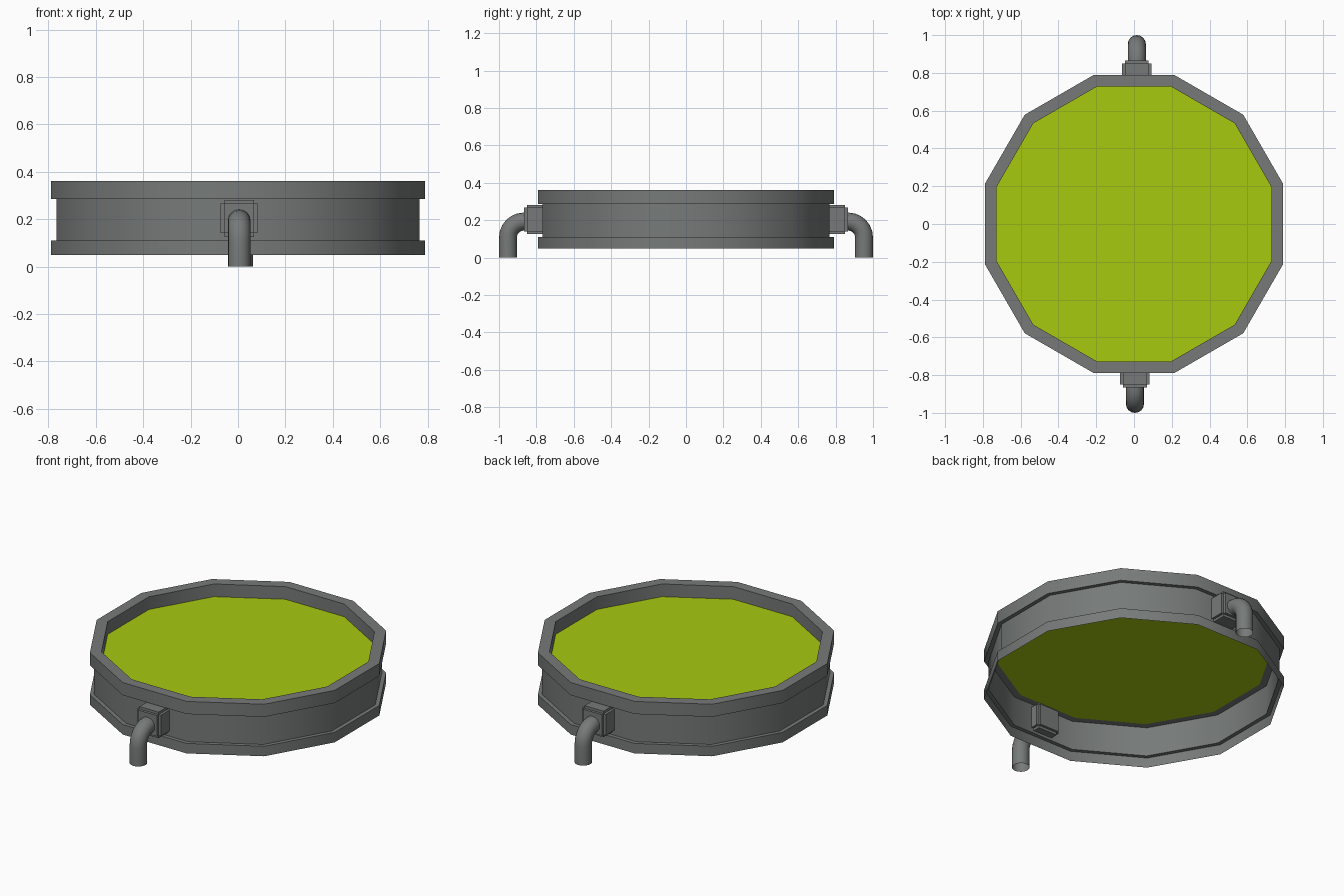
import bpy
import math
from mathutils import Vector, Matrix

cube = bpy.data.objects.get("Cube")
if cube:
    bpy.data.objects.remove(cube, do_unlink=True)


def material(name, rgb, rough=0.7):
    mat = bpy.data.materials.new(name)
    mat.use_nodes = True
    color = (*rgb, 1.0)
    mat.diffuse_color = color
    bsdf = mat.node_tree.nodes["Principled BSDF"]
    bsdf.inputs["Base Color"].default_value = color
    bsdf.inputs["Roughness"].default_value = rough
    return mat


GREY = material("grey metal", (0.18, 0.195, 0.19))
GREEN = material("green liquid", (0.38, 0.585, 0.005))


def add_mesh(name, verts, faces, mat, smooth=True):
    mesh = bpy.data.meshes.new(name)
    mesh.from_pydata(verts, [], faces)
    mesh.materials.append(mat)
    obj = bpy.data.objects.new(name, mesh)
    bpy.context.collection.objects.link(obj)
    if smooth:
        bpy.ops.object.select_all(action="DESELECT")
        obj.select_set(True)
        bpy.context.view_layer.objects.active = obj
        bpy.ops.object.shade_smooth_by_angle(angle=math.radians(40))
    return obj


def loft(name, rings, mat):
    """Skin a list of closed rings that have equal point counts."""
    n = len(rings[0])
    verts = [p for ring in rings for p in ring]
    faces = [(i * n + j, i * n + (j + 1) % n,
              (i + 1) * n + (j + 1) % n, (i + 1) * n + j)
             for i in range(len(rings) - 1) for j in range(n)]
    return add_mesh(name, verts, faces, mat)


# Twelve-sided tank outlines, sized by the distance to the flat sides
SIDES = 12


def outline(apothem, z):
    r = apothem / math.cos(math.pi / SIDES)
    angles = [(k + 0.5) * math.tau / SIDES for k in range(SIDES)]
    return [Vector((r * math.cos(a), r * math.sin(a), z)) for a in angles]


OUTER, WALL, INNER = 0.79, 0.767, 0.728
BASE, LOW, HIGH, TOP = 0.05, 0.11, 0.286, 0.362
profile = [(OUTER, BASE), (OUTER, LOW), (WALL, LOW), (WALL, HIGH),
           (OUTER, HIGH), (OUTER, TOP), (INNER, TOP), (INNER, HIGH),
           (WALL, HIGH)]
loft("tank_wall", [outline(a, z) for a, z in profile], GREY)

# Liquid surface
add_mesh("liquid_surface", outline(INNER, HIGH), [tuple(range(SIDES))],
         GREEN, smooth=False)


# Block with square notches along its edges: one box stretched per axis
def notched_block(name, centre, size, notch, turn):
    verts, faces = [], []
    for axis in range(3):
        half = [size / 2 - notch] * 3
        half[axis] = size / 2
        start = len(verts)
        for x in (-1, 1):
            for y in (-1, 1):
                for z in (-1, 1):
                    offset = Vector((x * half[0], y * half[1], z * half[2]))
                    verts.append(turn @ (centre + offset))
        quads = ((0, 1, 3, 2), (4, 6, 7, 5), (0, 4, 5, 1),
                 (2, 3, 7, 6), (0, 2, 6, 4), (1, 5, 7, 3))
        faces += [tuple(start + i for i in q) for q in quads]
    add_mesh(name, verts, faces, GREY, smooth=False)


# Drain pipe: straight stub, quarter bend, straight drop, open at the end
def drain_pipe(name, x, turn, radius=0.048, bend=0.085, points=16, steps=6):
    bend_y, axis_z = -0.867, 0.193
    path = [(-0.8, axis_z, 0.0)]
    for i in range(steps + 1):
        a = i / steps * math.pi / 2
        path.append((bend_y - bend * math.sin(a),
                     axis_z - bend + bend * math.cos(a), a))
    path.append((bend_y - bend, 0.0, math.pi / 2))
    rings = []
    for y, z, a in path:
        up = Vector((0, -math.sin(a), math.cos(a)))
        ring = []
        for k in range(points):
            t = k * math.tau / points
            p = Vector((x, y, z)) + radius * math.sin(t) * up
            p.x += radius * math.cos(t)
            ring.append(turn @ p)
        rings.append(ring)
    loft(name, rings, GREY)


# Same outlet at the front and, turned half around, at the back
for side, angle, x in (("front", 0.0, 0.005), ("back", math.pi, -0.015)):
    turn = Matrix.Rotation(angle, 3, "Z")
    notched_block(side + "_outlet_block", Vector((x, -0.787, 0.204)),
                  0.156, 0.015, turn)
    drain_pipe(side + "_drain_pipe", x, turn)
